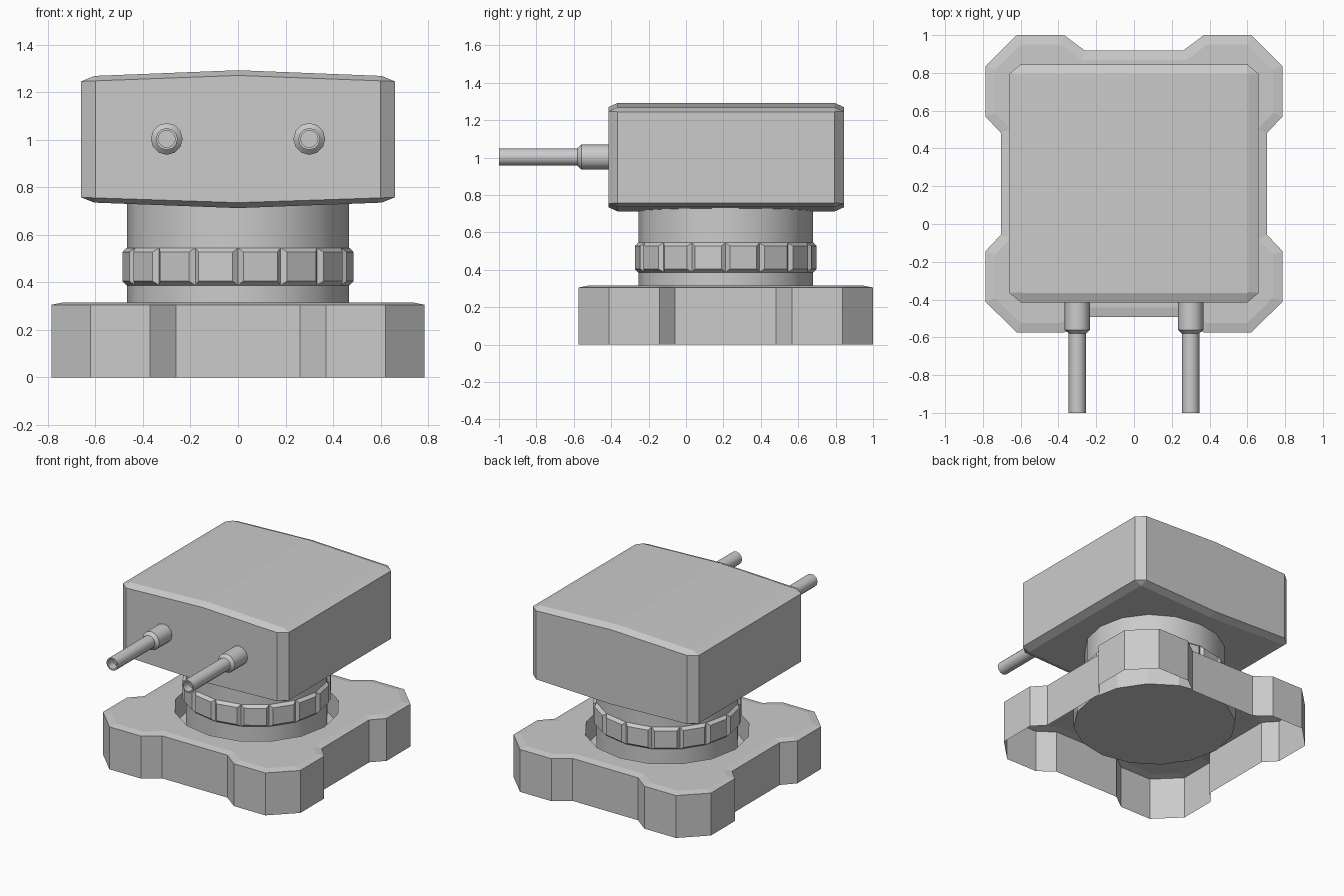
import bpy, bmesh
from math import sin, cos, pi, radians
from mathutils import Vector

if "Cube" in bpy.data.objects:
    bpy.data.objects.remove(bpy.data.objects["Cube"])

CY = 0.2125   # y centre of the body
N = 16        # sides of the round parts


def finish(bm, name, smooth=False):
    bmesh.ops.remove_doubles(bm, verts=bm.verts, dist=1e-5)
    bmesh.ops.recalc_face_normals(bm, faces=bm.faces)
    me = bpy.data.meshes.new(name)
    bm.to_mesh(me)
    bm.free()
    ob = bpy.data.objects.new(name, me)
    bpy.context.collection.objects.link(ob)
    if smooth:
        bpy.ops.object.select_all(action='DESELECT')
        ob.select_set(True)
        bpy.context.view_layer.objects.active = ob
        bpy.ops.object.shade_smooth_by_angle(angle=radians(35))
    return ob


def bridge(bm, a, b):
    n = len(a)
    return [bm.faces.new((a[i], a[(i + 1) % n], b[(i + 1) % n], b[i])) for i in range(n)]


def circle(bm, r, z, n=N):
    return [bm.verts.new((r * sin(2 * pi * i / n), CY + r * cos(2 * pi * i / n), z))
            for i in range(n)]


# base plate: open-bottomed shell with thickened corners and a round well
quarter = [(0.26, 0.705), (0.37, 0.7875), (0.62, 0.7875),
           (0.785, 0.625), (0.785, 0.355), (0.705, 0.27)]
right = quarter + [(x, -y) for x, y in reversed(quarter)]
outline = right + [(-x, y) for x, y in reversed(right)]
bm = bmesh.new()
low = [bm.verts.new((x, y + CY, 0)) for x, y in outline]
high = [bm.verts.new((x, y + CY, 0.305)) for x, y in outline]
bridge(bm, low, high)
top = bm.faces.new(high)
top.normal_update()
if top.normal.z < 0:
    top.normal_flip()
bmesh.ops.inset_region(bm, faces=[top], thickness=0.05, use_even_offset=True)
for v in top.verts:
    v.co.z = 0.315
rim_edges = list(top.edges)
bmesh.ops.delete(bm, geom=[top], context='FACES_ONLY')
rim = circle(bm, 0.54, 0.315)
floor = circle(bm, 0.54, 0.15)
hole_edges = [bm.edges.new((rim[i], rim[(i + 1) % N])) for i in range(N)]
bmesh.ops.triangle_fill(bm, edges=rim_edges + hole_edges, use_beauty=True, normal=Vector((0, 0, 1)))
bridge(bm, rim, floor)
bm.faces.new(floor)
finish(bm, "base_plate")

# round neck standing in the well
bm = bmesh.new()
bridge(bm, circle(bm, 0.467, 0.15), circle(bm, 0.467, 0.74))
finish(bm, "neck", smooth=True)

# grip ring with tapered pads, one per side
bm = bmesh.new()
R, APO = 0.469, 0.481
for i in range(N):
    a0, a1 = 2 * pi * i / N, 2 * pi * (i + 1) / N
    am = (a0 + a1) / 2
    out, side = Vector((sin(am), cos(am), 0)), Vector((cos(am), -sin(am), 0))
    mid = Vector((0, CY, 0))
    hw = R * sin(pi / N)
    inner = [bm.verts.new(mid + out * R * cos(pi / N) + side * s * hw + Vector((0, 0, z)))
             for s, z in ((-1, 0.387), (1, 0.387), (1, 0.545), (-1, 0.545))]
    outer = [bm.verts.new(mid + out * APO + side * s * 0.073 + Vector((0, 0, z)))
             for s, z in ((-1, 0.405), (1, 0.405), (1, 0.527), (-1, 0.527))]
    bridge(bm, inner, outer)
    bm.faces.new(outer)
finish(bm, "grip_ring")

# head: chamfered box with a shallow ridge on top and below
bm = bmesh.new()


def head_loop(hx, hy, cx, cy, z_side, z_mid):
    half = [(0, hy), (hx - cx, hy), (hx, hy - cy), (hx, cy - hy), (hx - cx, -hy), (0, -hy)]
    pts = half + [(-x, y) for x, y in reversed(half[1:-1])]
    return [bm.verts.new((x, y + 0.215, z_mid + (z_side - z_mid) * abs(x) / hx))
            for x, y in pts]


loops = [head_loop(0.605, 0.58, 0.004, 0.004, 0.735, 0.712),
         head_loop(0.66, 0.63, 0.06, 0.05, 0.757, 0.735),
         head_loop(0.66, 0.63, 0.06, 0.05, 1.245, 1.27),
         head_loop(0.605, 0.58, 0.004, 0.004, 1.268, 1.292)]
for a, b in zip(loops, loops[1:]):
    bridge(bm, a, b)
for cap in (loops[0], loops[-1]):
    bm.faces.new(cap[:6])
    bm.faces.new(cap[5:] + cap[:1])
finish(bm, "head")

# two hollow pipes with collars on the front
profile = [(0.067, -0.41), (0.067, -0.56), (0.046, -0.58), (0.046, -1.0),
           (0.036, -1.0), (0.036, -0.94)]
for label, sx in (("left", -1), ("right", 1)):
    bm = bmesh.new()
    rings = [[bm.verts.new((sx * 0.30 + r * cos(2 * pi * i / 12), y,
                            1.003 + r * sin(2 * pi * i / 12))) for i in range(12)]
             for r, y in profile]
    for a, b in zip(rings, rings[1:]):
        bridge(bm, a, b)
    bm.faces.new(rings[-1])
    finish(bm, "pipe_" + label, smooth=True)
